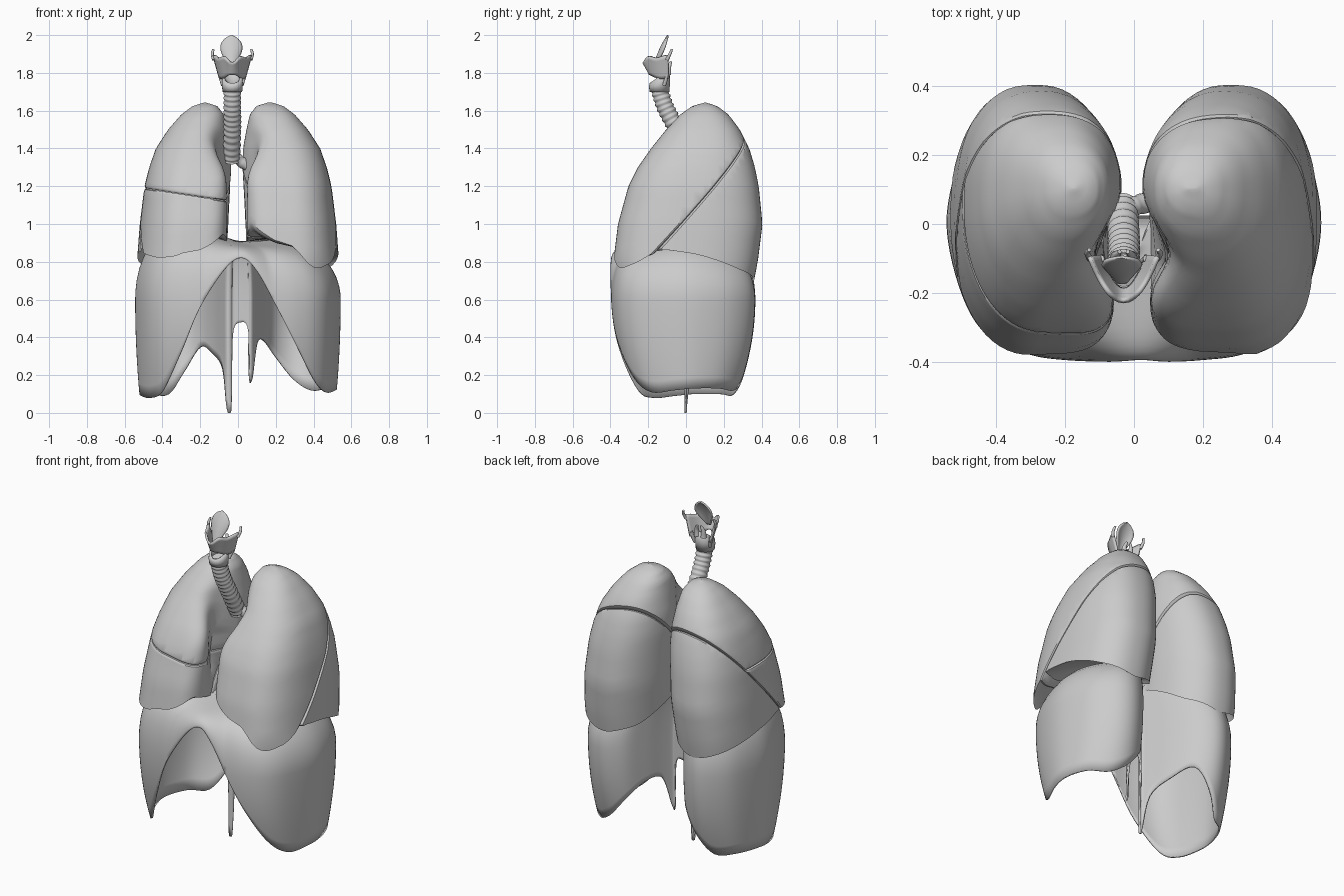
import bpy, bmesh, math
from mathutils import Vector as V

if "Cube" in bpy.data.objects:
    bpy.data.objects.remove(bpy.data.objects["Cube"])


def finish(name, bm, thick=0, angle=35):
    bmesh.ops.remove_doubles(bm, verts=bm.verts, dist=1e-5)
    bmesh.ops.recalc_face_normals(bm, faces=bm.faces)
    me = bpy.data.meshes.new(name)
    bm.to_mesh(me)
    bm.free()
    ob = bpy.data.objects.new(name, me)
    bpy.context.collection.objects.link(ob)
    if thick:
        m = ob.modifiers.new("thickness", 'SOLIDIFY')
        m.thickness, m.offset = thick, 0
    bpy.ops.object.select_all(action='DESELECT')
    ob.select_set(True)
    bpy.context.view_layer.objects.active = ob
    bpy.ops.object.shade_smooth_by_angle(angle=math.radians(angle))
    return ob


def loft(rings, closed=True, caps=False):
    bm = bmesh.new()
    rows = [[bm.verts.new(p) for p in r] for r in rings]
    n = len(rows[0])
    for a, b in zip(rows, rows[1:]):
        for i in range(n if closed else n - 1):
            j = (i + 1) % n
            bm.faces.new((a[i], a[j], b[j], b[i]))
    if caps:
        bm.faces.new(rows[0])
        bm.faces.new(rows[-1])
    return bm


def interp(table, x):
    """Linear lookup of one or more columns keyed by the first."""
    if x <= table[0][0]:
        return table[0][1:]
    for a, b in zip(table, table[1:]):
        if x <= b[0]:
            t = (x - a[0]) / (b[0] - a[0])
            return [p + (q - p) * t for p, q in zip(a[1:], b[1:])]
    return table[-1][1:]


def spline(pts, n, closed=False):
    pts = [V(p) for p in pts]
    k, out = len(pts), []
    for i in range(k if closed else k - 1):
        g = (lambda j: pts[j % k]) if closed else (lambda j: pts[max(0, min(k - 1, j))])
        a, b, c, d = g(i - 1), g(i), g(i + 1), g(i + 2)
        for s in range(n):
            t = s / n
            out.append(.5 * (2 * b + (c - a) * t + (2 * a - 5 * b + 4 * c - d) * t * t
                             + (3 * b - a - 3 * c + d) * t ** 3))
    return out if closed else out + [pts[-1]]


def tube(name, pts, radius, n=16):
    rings = []
    for i, p in enumerate(pts):
        d = (pts[min(i + 1, len(pts) - 1)] - pts[max(i - 1, 0)]).normalized()
        u = d.cross(V((0, 1, .3))).normalized()
        w = d.cross(u)
        r = radius(i)
        rings.append([p + u * r * math.cos(6.28319 * k / n) + w * r * math.sin(6.28319 * k / n)
                      for k in range(n)])
    return finish(name, loft(rings, caps=True), angle=50)


def dome(x, y):
    return (.88 - .1 * x + .08 * math.exp(-((x + .28) ** 2 + y * y) / .05)
            + .06 * math.exp(-((x - .28) ** 2 + y * y) / .05))


# Diaphragm: lower rim (x, y, z), a wall up to the shoulder, then the double dome
rim = [(.02, -.39, .82), (.10, -.395, .75), (.20, -.39, .57), (.31, -.375, .36), (.41, -.33, .18),
       (.48, -.24, .11), (.53, -.08, .12), (.535, .06, .13), (.49, .22, .13), (.40, .33, .12),
       (.30, .36, .18), (.20, .31, .30), (.14, .20, .38), (.10, .09, .37), (.075, .03, .18),
       (.06, .02, .19), (.055, .02, .43), (.02, .02, .48), (-.03, .02, .41), (-.04, 0, .01),
       (-.06, 0, .02), (-.08, .05, .23), (-.13, .18, .31), (-.20, .30, .35), (-.29, .36, .22),
       (-.38, .34, .10), (-.48, .24, .10), (-.535, .06, .10), (-.53, -.08, .09), (-.48, -.24, .08),
       (-.41, -.33, .12), (-.30, -.375, .33), (-.20, -.39, .56), (-.07, -.395, .76)]
rim = spline(rim, 5, True)
rings = []
for k in range(9):
    ring = []
    for p in rim:
        zq = max(.6, p.z)
        z = p.z + (zq - p.z) * k / 8
        f = ((zq - z) / zq) ** 2
        ring.append((p.x * (1 - .06 * f), p.y * (1 - .38 * f), max(z, 0)))
    rings.append(ring)
for s in (.997, .985, .96, .92, .86, .78, .68, .55, .4, .25, .1, .001):
    ring = []
    for p in rim:
        x, y, zq = p.x * s, -.1 + (p.y + .1) * s, max(.6, p.z)
        ring.append((x, y, zq + (dome(x, y) - zq) * math.sqrt(1 - s ** 5.7)))
    rings.append(ring)
finish("diaphragm", loft(rings), thick=.01)

# Lungs: height, inner x, outer x, front y, back y
LEVELS = [(.7, .07, .53, -.36, .36), (.8, .06, .535, -.385, .38), (1.0, .045, .52, -.36, .405),
          (1.2, .035, .495, -.305, .385), (1.3, .03, .47, -.255, .365), (1.4, .035, .435, -.185, .335),
          (1.5, .055, .37, -.105, .285), (1.58, .075, .30, -.03, .225),
          (1.625, .11, .24, .035, .165), (1.643, .17, .18, .1, .105)]
EDGE = {  # lower border height by angle: 0 outer, 90 back, 180 inner, 270 front
    1: [(0, .85), (45, .76), (90, .70), (135, .76), (180, .90), (225, 1.02), (262, .93), (270, .89),
        (283, .79), (297, .76), (325, .80), (342, .87), (360, .85)],
    -1: [(0, .83), (45, .76), (90, .70), (135, .76), (180, .90), (225, .95), (262, .87), (275, .83),
         (300, .82), (325, .84), (340, .86), (360, .83)]}


def power(c, e):
    return math.copysign(abs(c) ** e, c)


def lung(side):
    n, m = 64, 26

    def point(k, t):
        a = 2 * math.pi * k / n
        deg = 360 * k / n
        zb = sum(interp(EDGE[side], (deg + d) % 360)[0] for d in (-5, 0, 5)) / 3
        z = zb + (1.643 - zb) * t
        xi, xo, yf, yb = interp(LEVELS, z)
        if side > 0:
            xi -= .012
        c, s = math.cos(a), math.sin(a)
        e = .82
        if c < 0 and s < 0:  # sharp front inner border low down
            e = .42 + .48 * min(1, max(0, (z - 1.25) / .2))
        elif c < 0:
            e = .92
        elif s < 0 and side < 0:
            e = .95
        x = (xi + xo) / 2 + (xo - xi) / 2 * power(c, e)
        y = (yf + yb) / 2 + (yb - yf) / 2 * power(s, e)
        if c < 0:  # hollow for the heart and airways
            x += .08 * abs(c) * math.exp(-((y + .08) / .105) ** 2 - ((z - 1.22) / .27) ** 4)
        return V((side * x, y, z))

    wall = [[point(k, 1 - (1 - i / m) ** 1.7) for k in range(n)] for i in range(m + 1)]
    mid = V((side * .29, .02, 0))
    under = []
    for s in (.1, .3, .5, .7, .85, .93, .98):
        ring = []
        for p in wall[0]:
            x, y = mid.x + (p.x - mid.x) * s, mid.y + (p.y - mid.y) * s
            ring.append((x, y, p.z + (dome(x, y) + .015 - p.z) * math.sqrt(1 - s * s)))
        under.append(ring)
    bm = loft(under + wall, caps=True)
    bmesh.ops.recalc_face_normals(bm, faces=bm.faces)
    return bm


def cut(bm, co, no):
    """Remove the side the normal points at and close with a rounded lip."""
    co, no = V(co), V(no).normalized()
    bmesh.ops.bisect_plane(bm, geom=bm.verts[:] + bm.edges[:] + bm.faces[:],
                           plane_co=co - no * .014, plane_no=no, clear_outer=True)
    for step, shrink in ((.008, .99), (.005, .97)):
        edges = [e for e in bm.edges if e.is_boundary]
        new = bmesh.ops.extrude_edge_only(bm, edges=edges)["geom"]
        vs = [g for g in new if isinstance(g, bmesh.types.BMVert)]
        c = sum((v.co for v in vs), V()) / len(vs)
        for v in vs:
            v.co = c + (v.co - c) * shrink + no * step
    bmesh.ops.triangle_fill(bm, edges=[e for e in bm.edges if e.is_boundary], use_beauty=True)
    return bm


LO, LN = (.42, .08, 1.14), V((.15, -.55, .5))   # left oblique fissure
RO, RN = (-.42, .08, 1.14), V((-.06, -.55, .5))  # right oblique fissure
HO, HN = (-.05, 0, 1.12), V((.155, 0, 1))       # right horizontal fissure
finish("left_upper_lobe", cut(lung(1), LO, -LN))
finish("left_lower_lobe", cut(lung(1), LO, LN))
finish("right_lower_lobe", cut(lung(-1), RO, RN))
finish("right_upper_lobe", cut(cut(lung(-1), RO, -RN), HO, -HN))
finish("right_middle_lobe", cut(cut(lung(-1), RO, -RN), HO, HN))

# Windpipe with cartilage rings, and the two main bronchi with branches
path = spline([(-.03, -.145, 1.73), (-.03, -.11, 1.62), (-.03, -.04, 1.49), (-.035, .05, 1.34)], 20)
tube("trachea", path, lambda i: .047 if i % 4 < 2 else .042, 20)
for s, nm in ((-1, "right"), (1, "left")):
    main = spline([(-.035 + s * .01, .04, 1.37), (-.03 + s * .06, .06, 1.32), (s * .16, .06, 1.25)], 8)
    tube(nm + "_bronchus", main, lambda i: .030 if i % 3 else .027)
    for j, end in enumerate(((.25, -.05, 1.27), (.24, .05, 1.10))):
        tube(nm + "_bronchus_branch_%d" % j,
             spline([(s * .13, .06, 1.26), (s * end[0], end[1], end[2])], 5), lambda i: .019, 10)

# Cricoid ring, taller at the back
CX = -.03
ring = lambda z0, lift, r: [(CX + r * math.sin(a), -.14 - r * math.cos(a), z0 + lift * (1 - math.cos(a)))
                            for a in (2 * math.pi * k / 24 for k in range(24))]
finish("cricoid_cartilage", loft([ring(1.70, 0, .046), ring(1.725, .015, .05), ring(1.745, .036, .046)]),
       thick=.012)

# Thyroid cartilage: V-shaped shield with a notch, plus horns
rows = []
for i in range(7):
    t, row = i / 6, []
    for j in range(25):
        u = j / 12 - 1
        w, d = .066 + .034 * t, .10 + .03 * t
        top = 1.895 - .04 * math.exp(-(u / .25) ** 2) - .015 * math.exp(-((abs(u) - .65) / .2) ** 2)
        low = 1.78 + .012 * math.cos(4 * u)
        row.append((CX + w * power(u, .8), -.19 - .035 * t + d * abs(u) ** 1.6, low + (top - low) * t))
    rows.append(row)
finish("thyroid_cartilage", loft(rows, closed=False), thick=.012)
for s, nm in ((-1, "right"), (1, "left")):
    tube(nm + "_upper_horn", spline([(CX + s * .098, -.10, 1.87), (CX + s * .106, -.085, 1.90),
                                     (CX + s * .10, -.075, 1.925)], 5), lambda i: .010 - .0004 * i, 10)
    tube(nm + "_lower_horn", spline([(CX + s * .066, -.10, 1.80), (CX + s * .06, -.105, 1.77),
                                     (CX + s * .05, -.115, 1.735)], 5), lambda i: .010, 10)
    tube(nm + "_arytenoid", spline([(CX + s * .022, -.095, 1.79), (CX + s * .022, -.09, 1.83),
                                    (CX + s * .012, -.08, 1.86)], 4), lambda i: .018 - .0015 * i, 10)

# Epiglottis leaf
rows = []
for i in range(15):
    t = i / 14
    w = .012 * (1 - t) + .052 * math.sin(math.pi * t ** 1.5) ** .7
    rows.append([(CX - .005 + w * u, -.17 + .055 * t + .02 * t ** 3 + .02 * u * u * math.sin(3.14 * t),
                  1.835 + .163 * t) for u in (k / 5 - 1 for k in range(11))])
finish("epiglottis", loft(rows, closed=False), thick=.01)
